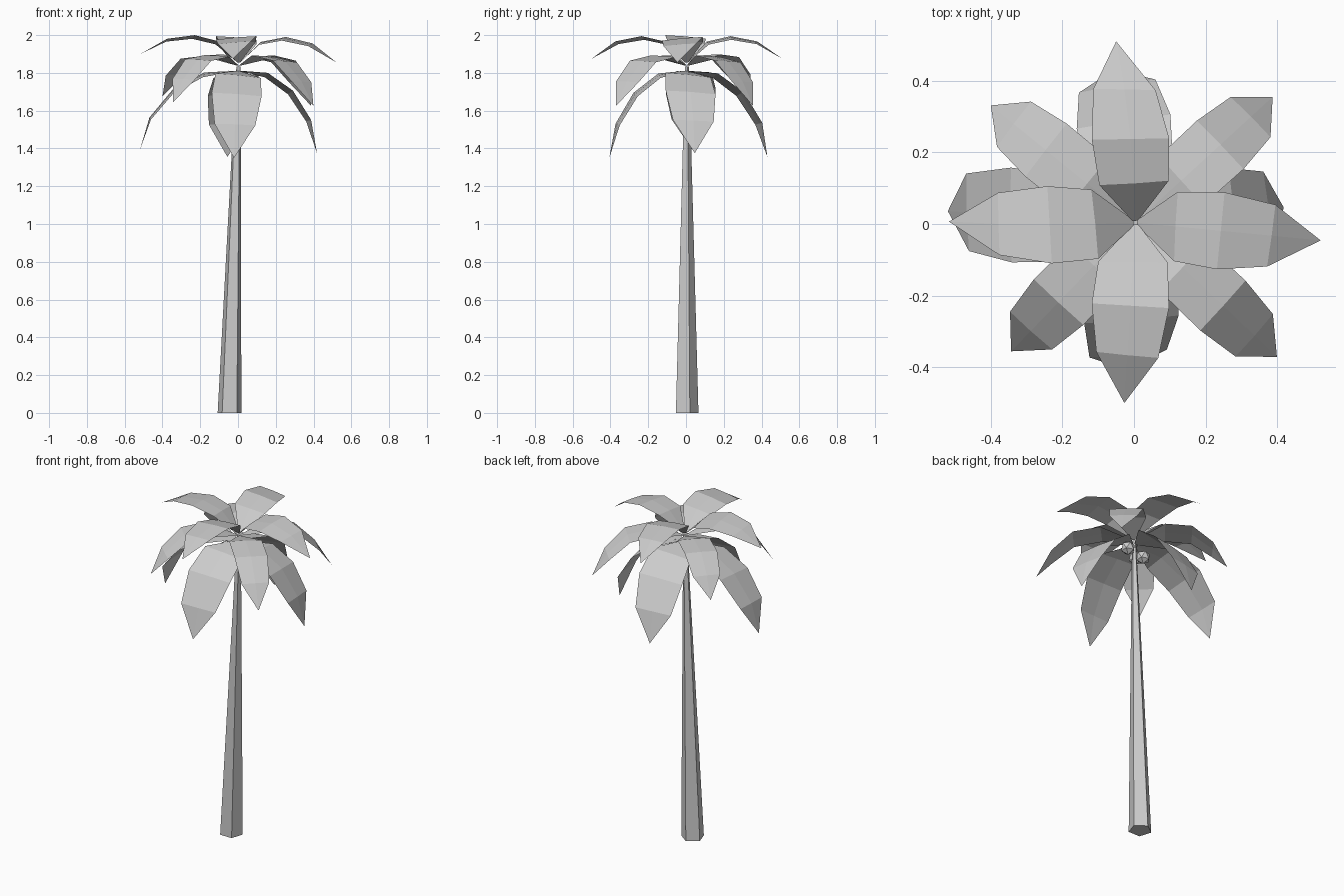
import bpy, bmesh
from math import radians, cos, sin
from mathutils import Vector

if "Cube" in bpy.data.objects:
    bpy.data.objects.remove(bpy.data.objects["Cube"])


def add_object(name, bm):
    mesh = bpy.data.meshes.new(name)
    bm.to_mesh(mesh)
    bm.free()
    obj = bpy.data.objects.new(name, mesh)
    bpy.context.collection.objects.link(obj)
    return obj


def ring(bm, center, radius, sides):
    return [bm.verts.new((center[0] + radius * cos(radians(90 + 360 * i / sides)),
                          center[1] + radius * sin(radians(90 + 360 * i / sides)),
                          center[2])) for i in range(sides)]


# Trunk: leaning five-sided taper
bm = bmesh.new()
low = ring(bm, (-0.045, 0.0, 0.0), 0.066, 5)
high = ring(bm, (0.003, 0.004, 1.835), 0.012, 5)
for i in range(5):
    j = (i + 1) % 5
    bm.faces.new((low[i], low[j], high[j], high[i]))
bm.faces.new(low[::-1])
bm.faces.new(high)
add_object("trunk", bm)


def frond(name, angle, profile, roll, reach, drop, sway):
    """Thin leaf from (radius, height, half width) stations; tip drops and sways sideways."""
    a = radians(angle)
    out, side = Vector((cos(a), sin(a), 0)), Vector((-sin(a), cos(a), 0))
    end = profile[-1][0]
    spine = [out * (r * reach / end) + side * (sway * (r / end) ** 2)
             + Vector((0.004, 0.004, z + drop * (r / end) ** 2)) for r, z, w in profile]
    bm = bmesh.new()
    rows = []
    for i, (c, (r, z, w)) in enumerate(zip(spine, profile)):
        if w == 0:
            rows.append([bm.verts.new(c)])
            continue
        along = (spine[i + 1] - spine[max(i - 1, 0)]).normalized()
        normal = along.cross(side)
        rows.append([bm.verts.new(c + side * (w * s) + normal * (w * (roll * s - 0.03 * abs(s))))
                     for s in (-1, 0, 1)])
    for p, q in zip(rows, rows[1:]):
        for k in range(2):
            if len(q) == 1:
                bm.faces.new((p[k], q[0], p[k + 1]))
            else:
                bm.faces.new((p[k], q[k], q[k + 1], p[k + 1]))
    add_object(name, bm)


# Three tiers of four fronds: profile, roll, then (angle, reach, tip height shift, tip sway)
upper = [(0.005, 1.855, 0.008), (0.11, 1.96, 0.097), (0.235, 1.988, 0.108),
         (0.375, 1.962, 0.087), (0.51, 1.875, 0)]
middle = [(0.01, 1.84, 0.008), (0.18, 1.89, 0.092), (0.335, 1.863, 0.094),
          (0.455, 1.754, 0.079), (0.54, 1.625, 0)]
lower = [(0.015, 1.81, 0.01), (0.15, 1.79, 0.12), (0.28, 1.695, 0.132),
         (0.378, 1.54, 0.108), (0.42, 1.365, 0)]
tiers = {
    "upper_frond": (upper, 0.09, [(-5.5, 0.52, -0.02, 0), (91, 0.507, 0, 0.045),
                                  (183, 0.52, 0.025, -0.03), (266.5, 0.505, 0, 0)]),
    "middle_frond": (middle, -0.05, [(42.5, 0.52, 0, 0), (141, 0.52, 0.05, 0),
                                     (226, 0.5, 0.02, 0), (-43.5, 0.545, 0, 0)]),
    "lower_frond": (lower, -0.11, [(1, 0.415, 0.01, 0.035), (94, 0.43, -0.01, 0.03),
                                   (176.5, 0.525, 0.025, 0), (270, 0.41, -0.015, -0.025)]),
}
for name, (profile, roll, leaves) in tiers.items():
    for n, (angle, reach, drop, sway) in enumerate(leaves):
        frond(f"{name}_{n + 1}", angle, profile, roll, reach, drop, sway)

# Faceted nuts hanging under the crown
for n, pos in enumerate([(0.06, 0.02, 1.765), (-0.02, 0.055, 1.72), (-0.05, -0.045, 1.77)]):
    bm = bmesh.new()
    bmesh.ops.create_icosphere(bm, subdivisions=1, radius=0.042)
    bmesh.ops.translate(bm, verts=bm.verts, vec=pos)
    add_object(f"nut_{n + 1}", bm)
